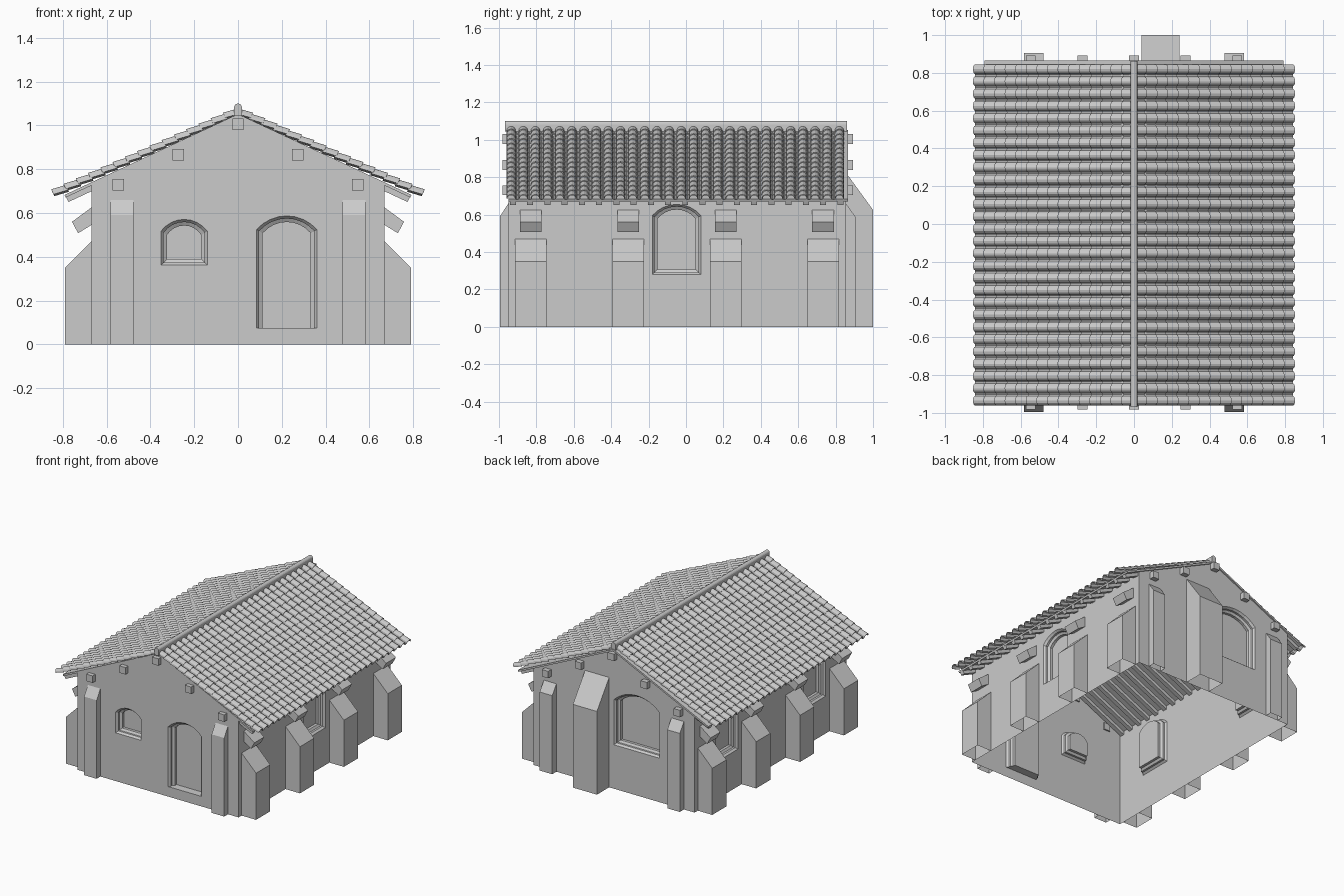
import bpy, bmesh, math
from mathutils import Vector

if "Cube" in bpy.data.objects:
    bpy.data.objects.remove(bpy.data.objects["Cube"])

FRONT, BACK, SIDE = -0.95, 0.855, 0.67


def finish(name, bm, mirror=False, thickness=0):
    me = bpy.data.meshes.new(name)
    bm.to_mesh(me)
    bm.free()
    ob = bpy.data.objects.new(name, me)
    bpy.context.collection.objects.link(ob)
    if thickness:
        m = ob.modifiers.new("thickness", "SOLIDIFY")
        m.thickness, m.offset = thickness, -1
    if mirror:
        m = ob.modifiers.new("mirror", "MIRROR")
        m.use_mirror_merge = False
    return ob


def add_prism(bm, pts, a, b, axis):
    """Extrude a 2D profile from a to b along axis ('x': profile is y,z; 'y': profile is x,z)."""
    def place(p, s):
        return (s, p[0], p[1]) if axis == "x" else (p[0], s, p[1])
    va = [bm.verts.new(place(p, a)) for p in pts]
    vb = [bm.verts.new(place(p, b)) for p in pts]
    n = len(pts)
    faces = [bm.faces.new(va), bm.faces.new(vb)]
    for i in range(n):
        faces.append(bm.faces.new((va[i], va[(i + 1) % n], vb[(i + 1) % n], vb[i])))
    bmesh.ops.recalc_face_normals(bm, faces=faces)
    # parts standing on the ground are open underneath
    for f in faces:
        if all(abs(v.co.z) < 1e-6 for v in f.verts):
            bm.faces.remove(f)
            break


def prisms(name, pts, spans, axis, mirror=False):
    bm = bmesh.new()
    for a, b in spans:
        add_prism(bm, pts, a, b, axis)
    return finish(name, bm, mirror)


def arch(u0, u1, z0, spring, apex, inset, sill, n=8):
    """Outline of an opening with a segmental arch."""
    c, w = (u0 + u1) / 2, (u1 - u0) / 2 - inset
    rise = apex - spring - inset * 0.4
    z1 = spring - inset * 0.6
    r = (w * w + rise * rise) / (2 * rise)
    t = math.asin(min(1, w / r))
    zb = z0 + (inset if sill else 0)
    pts = [(c - w, zb), (c + w, zb)]
    for i in range(n + 1):
        a = t - 2 * t * i / n
        pts.append((c + r * math.sin(a), z1 + rise - r + r * math.cos(a)))
    return pts


# (inset, depth) steps of each window and door reveal
STEPS = [(0, 0), (0.012, 0.015), (0.012, 0.03), (0.028, 0.04), (0.028, 0.06)]


def wall(name, outline, openings, place, outward):
    bm = bmesh.new()

    def loop(pts, d):
        return [bm.verts.new(place(u, v, d)) for u, v in pts]

    def edges(vs):
        return [bm.edges.new((vs[i], vs[(i + 1) % len(vs)])) for i in range(len(vs))]
    border = edges(loop(outline, 0))
    rings = []
    for o in openings:
        rings.append([loop(arch(*o[:5], s, o[5]), d) for s, d in STEPS])
        border += edges(rings[-1][0])
    fill = bmesh.ops.triangle_fill(bm, use_beauty=True, use_dissolve=False, edges=border,
                                   normal=Vector(outward))
    first = [f for f in fill["geom"] if isinstance(f, bmesh.types.BMFace)][0]
    for r in rings:
        for p, q in zip(r, r[1:]):
            n = len(p)
            for i in range(n):
                j = (i + 1) % n
                bm.faces.new((p[i], p[j], q[j], q[i]))
        bm.faces.new(r[-1])
    bmesh.ops.recalc_face_normals(bm, faces=bm.faces[:])
    first.normal_update()
    if first.normal.dot(Vector(outward)) < 0:
        bmesh.ops.reverse_faces(bm, faces=bm.faces[:])
    return finish(name, bm)


# Walls with recessed, closed door and windows
gable = [(-SIDE, 0), (SIDE, 0), (SIDE, 0.73), (0, 1.045), (-SIDE, 0.73)]
side = [(FRONT, 0), (BACK, 0), (BACK, 0.73), (FRONT, 0.73)]
wall("front_wall", gable,
     [(-0.352, -0.14, 0.362, 0.517, 0.571, True), (0.085, 0.36, 0.075, 0.525, 0.587, False)],
     lambda u, v, d: (u, FRONT + d, v), (0, -1, 0))
wall("back_wall", gable, [(-0.38, 0.0, 0.33, 0.67, 0.75, True)],
     lambda u, v, d: (u, BACK - d, v), (0, 1, 0))
wall("right_wall", side, [(-0.18, 0.08, 0.28, 0.595, 0.655, True)],
     lambda u, v, d: (SIDE - d, u, v), (1, 0, 0))
wall("left_wall", side,
     [(c - 0.13, c + 0.13, 0.28, 0.595, 0.655, True) for c in (-0.57, 0.47)],
     lambda u, v, d: (-SIDE + d, u, v), (-1, 0, 0))

# Buttresses and tilted corbels along both sides
centres = [-0.83 + 0.521 * i for i in range(4)]
prisms("side_buttresses", [(SIDE, 0), (0.79, 0), (0.79, 0.35), (SIDE, 0.47)],
       [(c - 0.084, c + 0.084) for c in centres], "y", True)
prisms("side_corbels", [(SIDE, 0.545), (0.73, 0.508), (0.758, 0.56), (SIDE, 0.625)],
       [(c - 0.058, c + 0.058) for c in centres], "y", True)

# Pilasters on the gables and the large rear buttress
prisms("front_pilasters", [(FRONT, 0), (-0.995, 0), (-0.995, 0.59), (FRONT, 0.66)],
       [(0.478, 0.582)], "x", True)
prisms("back_pilasters", [(BACK, 0), (0.905, 0), (0.905, 0.59), (BACK, 0.66)],
       [(0.478, 0.582)], "x", True)
prisms("back_buttress", [(BACK, 0), (1, 0), (1, 0.625), (BACK, 0.825)], [(0.04, 0.24)], "x")

# Purlin ends poking out of the gables
bm = bmesh.new()
for x, z in [(0, 1.005), (-0.273, 0.866), (0.273, 0.866), (-0.547, 0.73), (0.547, 0.73)]:
    h = 0.026
    sq = [(x - h, z - h), (x + h, z - h), (x + h, z + h), (x - h, z + h)]
    add_prism(bm, sq, -0.982, FRONT + 0.01, "y")
    add_prism(bm, sq, BACK - 0.01, 0.892, "y")
finish("purlin_ends", bm)


# Roof deck and rafters
def slope_strip(h0, h1, t1):
    n = Vector((0.42, 0.907))
    a, b = Vector((0, 1.052)), Vector((t1, 1.052 - 0.466 * t1))
    pts = [a + n * h0, b + n * h0, b + n * h1, a + n * h1]
    for i in (0, 3):  # slide ridge ends back to the centre plane
        p = pts[i]
        pts[i] = Vector((0, p.y + 0.466 * p.x))
    return [tuple(p) for p in pts]


prisms("roof_deck", slope_strip(0, -0.013, 0.792), [(-0.95, 0.866)], "y", True)
prisms("rafters", slope_strip(-0.013, -0.037, 0.79),
       [(y - 0.016, y + 0.016) for y in (-0.925 + 0.0921 * i for i in range(20))], "y", True)

# Roof tiles: overlapping corrugated courses, mirrored across the ridge
COLS, COURSES, PITCH = 28, 15, 0.065
wave = []
for c in range(COLS):
    y0 = -0.96 + c * PITCH
    for i in range(7):
        a = math.pi * i / 6
        wave.append((y0 + 0.025 - 0.025 * math.cos(a), 0.004 + 0.025 * math.sin(a)))
    if c < COLS - 1:
        wave.append((y0 + 0.0575, 0.0))
run = Vector((0.84, -0.375))
length = run.length
run.normalize()
up = Vector((-run.y, run.x))
bm = bmesh.new()
for k in range(COURSES):
    rows = []
    for t, lift in ((length * k / COURSES - (0.008 if k else 0), -0.007),
                    (length * (k + 1) / COURSES, 0.002)):
        row = []
        for y, h in wave:
            p = Vector((0, 1.055)) + run * t + up * (h + lift)
            row.append(bm.verts.new((p.x, y, p.y)))
        rows.append(row)
    for i in range(len(wave) - 1):
        bm.faces.new((rows[0][i], rows[1][i], rows[1][i + 1], rows[0][i + 1]))
finish("roof_tiles", bm, True, 0.005)

# Ridge cap
cap = [(-0.018, 1.045)] + [(-0.018 * math.cos(math.pi * i / 8), 1.082 + 0.018 * math.sin(math.pi * i / 8))
                           for i in range(9)] + [(0.018, 1.045)]
prisms("ridge_cap", cap, [(-0.968, 0.862)], "y")
